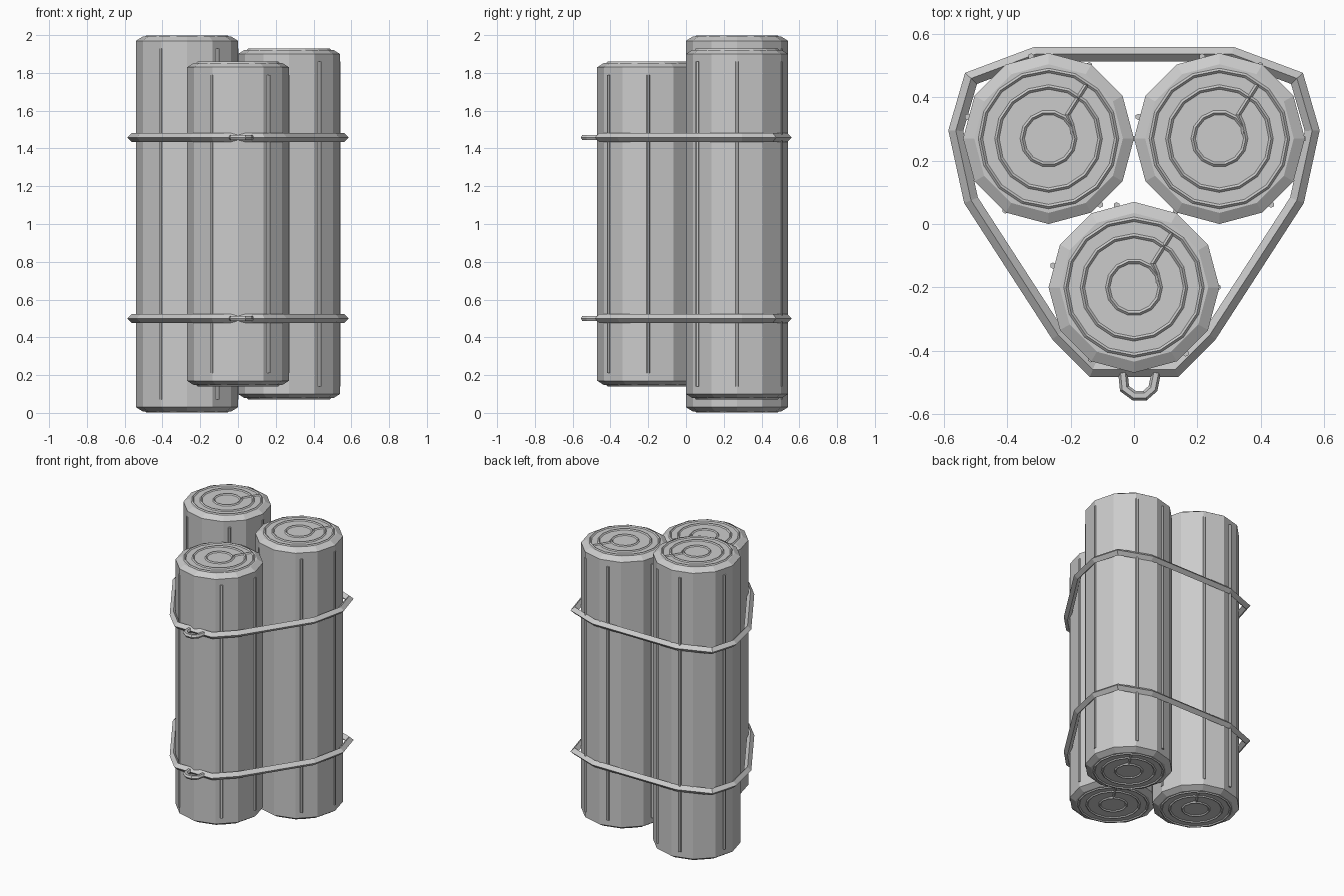
import bpy, bmesh, math
from mathutils import Vector

old = bpy.data.objects.get("Cube")
if old:
    bpy.data.objects.remove(old, do_unlink=True)

grey = bpy.data.materials.new("plain grey")
grey.use_nodes = True
grey.diffuse_color = (0.6, 0.6, 0.6, 1)
grey.node_tree.nodes["Principled BSDF"].inputs["Base Color"].default_value = (0.6, 0.6, 0.6, 1)

LOG_R, END_R, END_H = 0.27, 0.235, 0.022


def finish(name, bm):
    bmesh.ops.recalc_face_normals(bm, faces=bm.faces)
    mesh = bpy.data.meshes.new(name)
    bm.to_mesh(mesh)
    bm.free()
    mesh.materials.append(grey)
    obj = bpy.data.objects.new(name, mesh)
    bpy.context.collection.objects.link(obj)
    return obj


def bridge(bm, a, b):
    for i in range(len(a)):
        j = (i + 1) % len(a)
        bm.faces.new((a[i], a[j], b[j], b[i]))


def tube(bm, path, radius, sides=4, closed=False):
    """Sweep a small polygon along a path, mitred at each corner."""
    pts = [Vector(p) for p in path]
    n = len(pts)
    rings = []
    for i, p in enumerate(pts):
        before = pts[i - 1] if closed or i else p
        after = pts[(i + 1) % n] if closed or i < n - 1 else p
        d_in, d_out = (p - before).normalized(), (after - p).normalized()
        t = (d_in + d_out).normalized()
        up = Vector((1, 0, 0)) if abs(t.z) > 0.9 else Vector((0, 0, 1))
        side = t.cross(up).normalized()
        up = side.cross(t)
        ends = not closed and i in (0, n - 1)
        mitre = 1 if ends else 1 / max(0.6, t.dot(d_out))
        angles = [math.tau * k / sides for k in range(sides)]
        rings.append([bm.verts.new(p + radius * (side * math.cos(a) * mitre + up * math.sin(a)))
                      for a in angles])
    for a, b in zip(rings, rings[1:]):
        bridge(bm, a, b)
    if closed:
        bridge(bm, rings[-1], rings[0])
    else:
        bm.faces.new(rings[0])
        bm.faces.new(rings[-1])


def circle(x, y, z, r, n):
    return [(x + r * math.cos(math.tau * i / n), y + r * math.sin(math.tau * i / n), z)
            for i in range(n)]


def make_log(name, x, y, half):
    # Twelve-sided trunk with chamfered ends
    bm = bmesh.new()
    rows = [[bm.verts.new(c) for c in circle(x, y, 1 + z, r, 12)] for z, r in
            ((-half - END_H, END_R), (-half, LOG_R), (half, LOG_R), (half + END_H, END_R))]
    for a, b in zip(rows, rows[1:]):
        bridge(bm, a, b)
    bm.faces.new(rows[0])
    bm.faces.new(rows[-1])
    finish(name + "_trunk", bm)

    # Growth rings and split on both ends
    bm = bmesh.new()
    for s in (-1, 1):
        z = 1 + s * (half + END_H)
        for r, n in ((0.215, 16), (0.163, 16), (0.083, 14)):
            tube(bm, circle(x, y, z, r, n), 0.007, 4, True)
        tube(bm, [(x + 0.12, y + 0.17, z), (x + 0.06, y + 0.075, z),
                  (x + 0.073, y + 0.045, z), (x + 0.077, y + 0.015, z)], 0.007)
    finish(name + "_growth_rings", bm)

    # Raised bark ridges
    bm = bmesh.new()
    for deg in (0, 61, 102, 165, 239, 308):
        a = math.radians(deg)
        px, py = x + 0.265 * math.cos(a), y + 0.265 * math.sin(a)
        tube(bm, [(px, py, 1.04 - half), (px, py, 0.96 + half)], 0.01, 6)
    finish(name + "_bark_ridges", bm)


make_log("left_log", 0.27, 0.27, 0.9)
make_log("right_log", -0.27, 0.27, 0.97)
make_log("front_log", 0, -0.2, 0.83)

# Two ropes, each with a small front loop
half_rope = [(0.13, -0.46), (0.24, -0.35), (0.515, 0.075),
             (0.563, 0.295), (0.515, 0.46), (0.31, 0.537)]
outline = half_rope + [(-x, y) for x, y in reversed(half_rope)]
loop = [(-0.035, -0.47), (-0.03, -0.52), (0, -0.542),
        (0.035, -0.542), (0.06, -0.52), (0.07, -0.47)]
for name, z in (("lower", 0.5), ("upper", 1.458)):
    bm = bmesh.new()
    tube(bm, [(x, y, z) for x, y in outline], 0.023, 4, True)
    finish(name + "_rope", bm)
    bm = bmesh.new()
    tube(bm, [(x, y, z) for x, y in loop], 0.015, 6)
    finish(name + "_rope_loop", bm)
